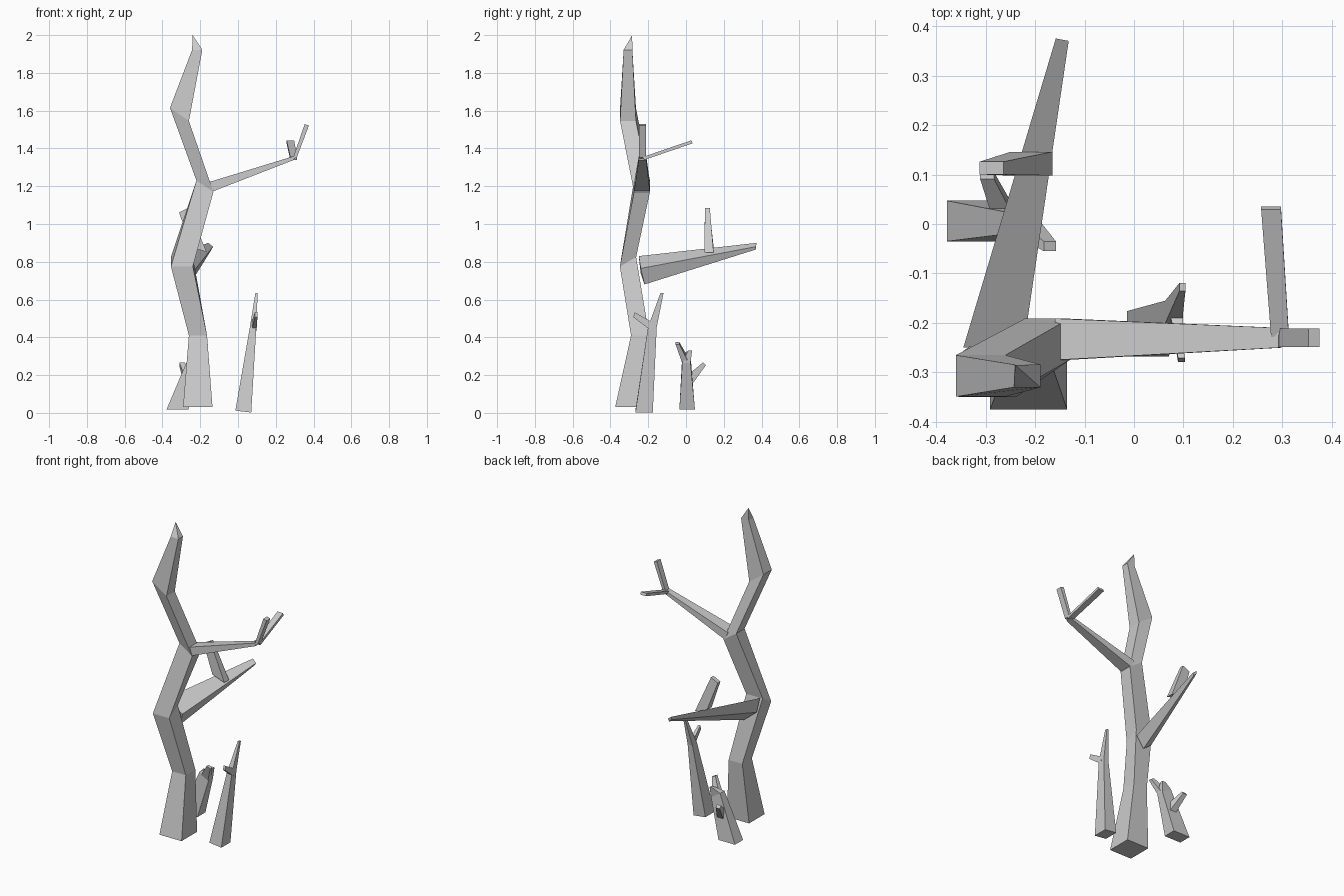
import bpy
from mathutils import Vector


def ring(c, u, v):
    """Four corners from a centre and two half-width vectors."""
    c, u, v = Vector(c), Vector(u), Vector(v)
    return [c - u - v, c + u - v, c + u + v, c - u + v]


def limb(name, rings, tip=None):
    """Four-sided faceted limb; optional pointed tip."""
    verts = [p for r in rings for p in r]
    faces = [(3, 2, 1, 0)]
    for i in range(len(rings) - 1):
        a = i * 4
        for k in range(4):
            n = (k + 1) % 4
            faces.append((a + k, a + n, a + 4 + n, a + 4 + k))
    e = len(verts) - 4
    if tip:
        verts.append(Vector(tip))
        faces += [(e + k, e + (k + 1) % 4, e + 4) for k in range(4)]
    else:
        faces.append((e, e + 1, e + 2, e + 3))
    mesh = bpy.data.meshes.new(name)
    mesh.from_pydata(verts, [], faces)
    obj = bpy.data.objects.new(name, mesh)
    bpy.context.collection.objects.link(obj)
    return obj


def level(x, y, z, w, d, tx=0, ty=0):
    """Roughly horizontal ring, tilted by tx / ty at its edges."""
    return ring((x, y, z), (w, 0, tx), (0, d, ty))


# Crooked trunk with a slanted broken tip
limb("trunk", [
    level(-.213, -.297, .03, .078, .078),
    level(-.212, -.243, .41, .048, .048),
    level(-.297, -.307, .80, .058, .043, 0, .025),
    level(-.175, -.233, 1.20, .045, .042, -.03),
    level(-.31, -.307, 1.58, .05, .042, -.035),
    level(-.216, -.307, 1.922, .027, .023),
], tip=(-.24, -.285, 2.0))

# Upper branch reaching right, with two twigs
limb("upper_branch", [
    ring((-.15, -.233, 1.195), (0, .042, 0), (-.01, 0, .025)),
    ring((.295, -.23, 1.349), (0, .02, 0), (-.003, 0, .009)),
])
limb("upper_twig_upright", [
    level(.3, -.23, 1.347, .011, .019, .004),
    level(.364, -.23, 1.525, .011, .019, -.004),
])
limb("upper_twig_back", [
    ring((.295, -.225, 1.347), (.018, 0, 0), (0, -.003, .008)),
    ring((.277, .032, 1.435), (.02, 0, 0), (0, -.003, .008)),
])

# Lower branch reaching back, with an upright twig
limb("lower_branch", [
    [Vector(p) for p in ((-.33, -.24, .74), (-.255, -.22, .68),
                         (-.222, -.24, .765), (-.345, -.25, .83))],
    [Vector(p) for p in ((-.158, .37, .88), (-.14, .37, .865),
                         (-.132, .37, .88), (-.158, .375, .9))],
])
limb("lower_twig", [
    level(-.207, .122, .865, .042, .024, -.015),
    level(-.288, .113, 1.073, .024, .013, .012),
])

# Sapling at front right
limb("front_sapling", [
    level(.028, -.222, .007, .042, .046, -.005),
    level(.08, -.178, .455, .017, .023),
    level(.098, -.127, .635, .006, .008),
])
limb("front_sapling_twig", [
    ring((.085, -.178, .455), (.013, 0, 0), (0, .004, .022)),
    ring((.096, -.275, .52), (.007, 0, 0), (0, .004, .013)),
])

# Forked stump behind the trunk
limb("back_stump", [
    level(-.32, .006, .019, .058, .041),
    level(-.225, .002, .285, .032, .022, -.02),
    level(-.2, .022, .33, .012, .01),
])
limb("back_stump_fork", [
    level(-.222, -.002, .275, .024, .018, -.012),
    level(-.17, -.045, .368, .012, .01, -.006),
])
limb("back_stump_twig", [
    ring((-.265, .025, .18), (.022, 0, 0), (0, -.01, .025)),
    ring((-.297, .098, .26), (.014, 0, 0), (0, -.007, .008)),
])
